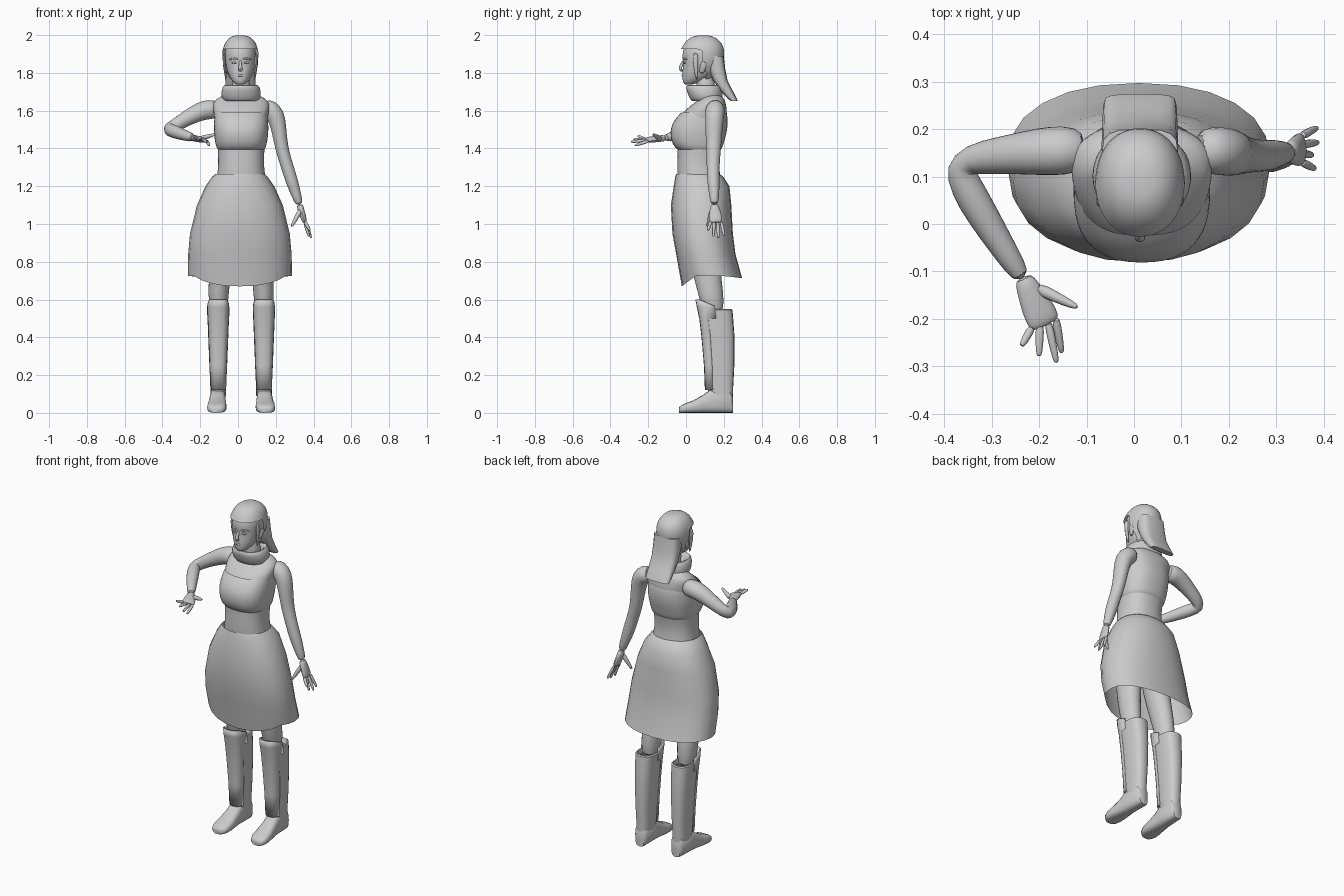
import bpy, bmesh, math
from mathutils import Vector as V

CX = 0.0165          # symmetry line of the standing body
X, Y, Z = V((1, 0, 0)), V((0, 1, 0)), V((0, 0, 1))


def ring(c, u, v, a, b, n=16, e=2.0):
    """Superellipse cross-section around c."""
    pts = []
    for i in range(n):
        t = 2 * math.pi * i / n
        co, si = math.cos(t), math.sin(t)
        pts.append(V(c) + u * a * math.copysign(abs(co) ** (2 / e), co)
                   + v * b * math.copysign(abs(si) ** (2 / e), si))
    return pts


def loft(name, rings, caps=True, keep=None, subsurf=0, thick=0, angle=50):
    """Skin a list of rings into one smooth object."""
    bm = bmesh.new()
    vs = [[bm.verts.new(p) for p in r] for r in rings]
    n = len(rings[0])
    for r0, r1 in zip(vs, vs[1:]):
        for i in range(n):
            j = (i + 1) % n
            bm.faces.new((r0[i], r0[j], r1[j], r1[i]))
    if caps:
        bm.faces.new(vs[0][::-1])
        bm.faces.new(vs[-1])
    bmesh.ops.recalc_face_normals(bm, faces=bm.faces)
    if keep:
        bad = [f for f in bm.faces if not keep(f.calc_center_median())]
        bmesh.ops.delete(bm, geom=bad, context='FACES')
    me = bpy.data.meshes.new(name)
    bm.to_mesh(me)
    bm.free()
    ob = bpy.data.objects.new(name, me)
    bpy.context.collection.objects.link(ob)
    if thick:
        m = ob.modifiers.new("thickness", 'SOLIDIFY')
        m.thickness, m.offset = thick, 1
    if subsurf:
        m = ob.modifiers.new("smooth", 'SUBSURF')
        m.levels = m.render_levels = subsurf
    bpy.ops.object.select_all(action='DESELECT')
    bpy.context.view_layer.objects.active = ob
    ob.select_set(True)
    bpy.ops.object.shade_smooth_by_angle(angle=math.radians(angle))
    return ob


def levels(rows, n=20, e=2.0, cx=CX):
    """Horizontal rings from rows of (z, half width, front y, back y)."""
    return [ring((cx, (f + b) / 2, z), X, Y, w, (b - f) / 2, n, e)
            for z, w, f, b in rows]


def tube(name, pts, radii, ref=Z, n=10, subsurf=1):
    """Round or flattened tube along a path; radii are numbers or (ref, other) pairs."""
    pts, rings = [V(p) for p in pts], []
    for i, p in enumerate(pts):
        t = (pts[min(i + 1, len(pts) - 1)] - pts[max(i - 1, 0)]).normalized()
        u = (ref - t * ref.dot(t)).normalized()
        a, b = radii[i] if isinstance(radii[i], tuple) else (radii[i], radii[i])
        rings.append(ring(p, u, t.cross(u), a, b, n))
    return loft(name, rings, subsurf=subsurf)


# torso and hips
loft("torso", levels([
    (1.02, .10, 0, .19), (1.12, .14, -.03, .2), (1.22, .135, -.045, .19), (1.29, .122, -.048, .175),
    (1.36, .122, -.045, .178), (1.42, .126, -.045, .19), (1.5, .136, -.055, .212), (1.56, .142, -.04, .218),
    (1.61, .15, .0, .217), (1.645, .15, .05, .21), (1.667, .125, .075, .2), (1.685, .085, .085, .18),
    (1.7, .055, .085, .16)], 24, 2.3), subsurf=1)

# strapless top over the bust
loft("chest_top", levels([
    (1.395, .124, -.045, .185), (1.405, .132, -.06, .195), (1.44, .14, -.08, .204), (1.49, .146, -.085, .218),
    (1.53, .145, -.075, .222), (1.57, .142, -.047, .221), (1.59, .138, -.025, .215)], 24, 2.5),
    caps=False, subsurf=1)

# skirt: open sheet whose hem dips at the front
skirt = levels([
    (1.265, .13, -.053, .178), (1.25, .147, -.057, .197), (1.2, .182, -.065, .23), (1.1, .227, -.08, .24),
    (.95, .264, -.072, .248), (.84, .274, -.052, .262), (.725, .276, -.022, .297)], 24, 2.25, .01)
for p in skirt[-1]:
    p.z -= .055 * max(0, (.05 - p.y) / .072)
    p.z -= .012 * max(0, (p.y - .2) / .097)
loft("skirt", skirt, caps=False)

# legs, boots, shin guards and feet, mirrored about the body line
for s, side in ((-1, "right"), (1, "left")):
    tube(side + "_leg", [(CX + s * .075, .085, 1.12), (CX + s * .09, .085, .95), (CX + s * .11, .105, .76),
                         (CX + s * .12, .13, .65), (CX + s * .121, .15, .5)],
         [(.07, .085), (.075, .088), (.06, .078), (.056, .068), (.05, .06)], X, 14)
    bx = CX + s * .121
    boot = [(.09, .041, .13, .248), (.14, .042, .108, .25), (.25, .047, .098, .256), (.4, .053, .085, .257),
            (.5, .057, .075, .25), (.545, .059, .07, .246), (.55, .052, .078, .238), (.52, .045, .09, .225)]
    loft(side + "_boot", levels(boot, 20, 2.6, bx), caps=False)
    guard = [(.12, .043, .1, .25), (.25, .048, .095, .255), (.4, .054, .082, .256),
             (.5, .058, .07, .25), (.56, .059, .057, .246)]
    plate = levels(guard, 20, 3, bx)
    top = ring((bx, .15, .6), X, Y, .057, .1, 20, 3)
    for p in top:
        p.z -= .4 * max(0, p.y - .07)
    loft(side + "_shin_guard", plate + [top], caps=False, keep=lambda c: c.y < .135, thick=.006)
    foot = [(.248, .028, .09), (.235, .039, .12), (.13, .042, .125), (.09, .045, .095), (.04, .051, .066),
            (0, .051, .052), (-.025, .042, .04), (-.036, .026, .03)]
    loft(side + "_foot", [ring((CX + s * (.121 + .04 * max(0, .2 - y)), y, h / 2), X, Z, w, h / 2, 16, 3)
                          for y, w, h in foot])

# bent right arm and hanging left arm
tube("right_arm", [(-.10, .155, 1.605), (-.15, .155, 1.607), (-.195, .153, 1.6), (-.28, .145, 1.555),
                   (-.345, .136, 1.515), (-.368, .118, 1.5), (-.352, .075, 1.495), (-.32, .02, 1.483),
                   (-.27, -.06, 1.465), (-.232, -.118, 1.455)],
     [.045, .054, .052, .04, .035, .035, .036, .035, .027, .021], Z, 14)
tube("left_arm", [(.13, .155, 1.62), (.165, .155, 1.612), (.2, .152, 1.58), (.216, .148, 1.51), (.23, .146, 1.4),
                  (.262, .143, 1.3), (.287, .145, 1.22), (.31, .15, 1.15), (.326, .15, 1.1)],
     [.04, .053, .052, (.047, .041), (.04, .035), .034, .034, .026, .021], Y, 14)


def hand(name, wrist, knuckles, side, tips, thumb, thumb_side):
    """Flat palm with four fingers spread along side, plus a thumb."""
    w, k, s = V(wrist), V(knuckles), V(side).normalized()
    tube(name + "_palm", [w, w.lerp(k, .25), w.lerp(k, .7), k, w.lerp(k, 1.1)],
         [(.02, .019), (.027, .018), (.037, .017), (.037, .014), (.03, .008)], s)
    for i, tip in enumerate(tips):
        base, end = k + s * (-.027 + .018 * i), V(tip)
        tube(f"{name}_finger_{i + 1}", [base, base.lerp(end, .5), base.lerp(end, .9), end],
             [.0105, .0095, .0075, .004], s, 8)
    base, end = w.lerp(k, .3) + s * thumb_side * .014, V(thumb)
    tube(name + "_thumb", [base, base.lerp(end, .45), base.lerp(end, .88), end], [.016, .013, .009, .004], s, 8)


hand("right_hand", (-.235, -.11, 1.455), (-.19, -.205, 1.445), (.9, .42, -.15),
     [(-.237, -.257, 1.467), (-.2, -.279, 1.45), (-.163, -.293, 1.435), (-.152, -.272, 1.415)],
     (-.118, -.176, 1.475), 1)
hand("left_hand", (.325, .15, 1.105), (.352, .158, 1.015), (0, 1, 0),
     [(.382, .116, .965), (.376, .145, .932), (.388, .172, .925), (.386, .203, .935)],
     (.283, .113, .985), -1)

# neck and loose collar
tube("neck", [(CX, .12, 1.62), (CX, .11, 1.7), (CX, .095, 1.8)], [.055, .05, .05], Y, 14)
collar = levels([
    (1.66, .055, .05, .17), (1.645, .085, .035, .185), (1.66, .102, .02, .194), (1.69, .107, .008, .195),
    (1.72, .102, -.002, .193), (1.738, .09, .004, .186), (1.735, .072, .02, .17), (1.69, .055, .05, .15)], 20, 2.2)
loft("collar", collar, caps=False, subsurf=1)

# head with nose, lips, brows and ears
HX = .0125
head = [(1.737, .018, -.006, .03), (1.748, .036, -.016, .07), (1.775, .058, -.02, .13), (1.81, .071, -.02, .16),
        (1.85, .08, -.014, .185), (1.88, .084, -.02, .193), (1.92, .083, -.018, .195), (1.955, .071, 0, .18),
        (1.978, .05, .03, .15), (1.988, .025, .06, .12)]
rows = levels(head, 24, 2.15, HX)
loft("head", rows, subsurf=1)
tube("nose", [(HX, -.008, 1.872), (HX, -.023, 1.845), (HX, -.034, 1.822), (HX, -.018, 1.808)],
     [(.007, .006), (.008, .009), (.013, .011), (.012, .008)], X, 8)
tube("lips", [(HX - .024, -.008, 1.785), (HX, -.022, 1.787), (HX + .024, -.008, 1.785)],
     [.003, .008, .003], Z, 8)
for s, side in ((-1, "right"), (1, "left")):
    tube(side + "_brow", [(HX + s * .012, -.016, 1.872), (HX + s * .035, -.013, 1.878), (HX + s * .06, .008, 1.87)],
         [.005, .006, .004], Z, 8)
    tube(side + "_eye", [(HX + s * .018, -.012, 1.852), (HX + s * .032, -.011, 1.855), (HX + s * .047, -.002, 1.853)],
         [.003, .007, .003], Z, 8)
    tube(side + "_ear", [(HX + s * .072, .08, 1.795), (HX + s * .083, .09, 1.83), (HX + s * .088, .1, 1.865)],
         [(.008, .012), (.01, .021), (.008, .014)], X, 8)
    tube(side + "_side_lock", [(HX + s * .084, .05, 1.91), (HX + s * .087, .05, 1.85), (HX + s * .075, .057, 1.76)],
         [(.008, .018), (.008, .014), (.005, .006)], X, 8)

# hair cap: enlarged skull with the face cut away, then the flat hanging hair
cap = [[V((HX + (p.x - HX) * 1.14, .09 + (p.y - .09) * 1.09, 1.86 + (p.z - 1.86) * 1.09)) for p in r] for r in rows]
loft("hair_cap", cap, keep=lambda c: c.z > 1.915 or (c.y > .1 and c.z > 1.76), subsurf=1)
loft("hanging_hair", [ring((HX, y, z), X, Y, w, d, 16, 3.2) for z, y, w, d in (
    (1.89, .15, .08, .05), (1.82, .163, .081, .045), (1.76, .182, .08, .038), (1.71, .212, .079, .033),
    (1.67, .24, .078, .026), (1.65, .256, .076, .018))])
